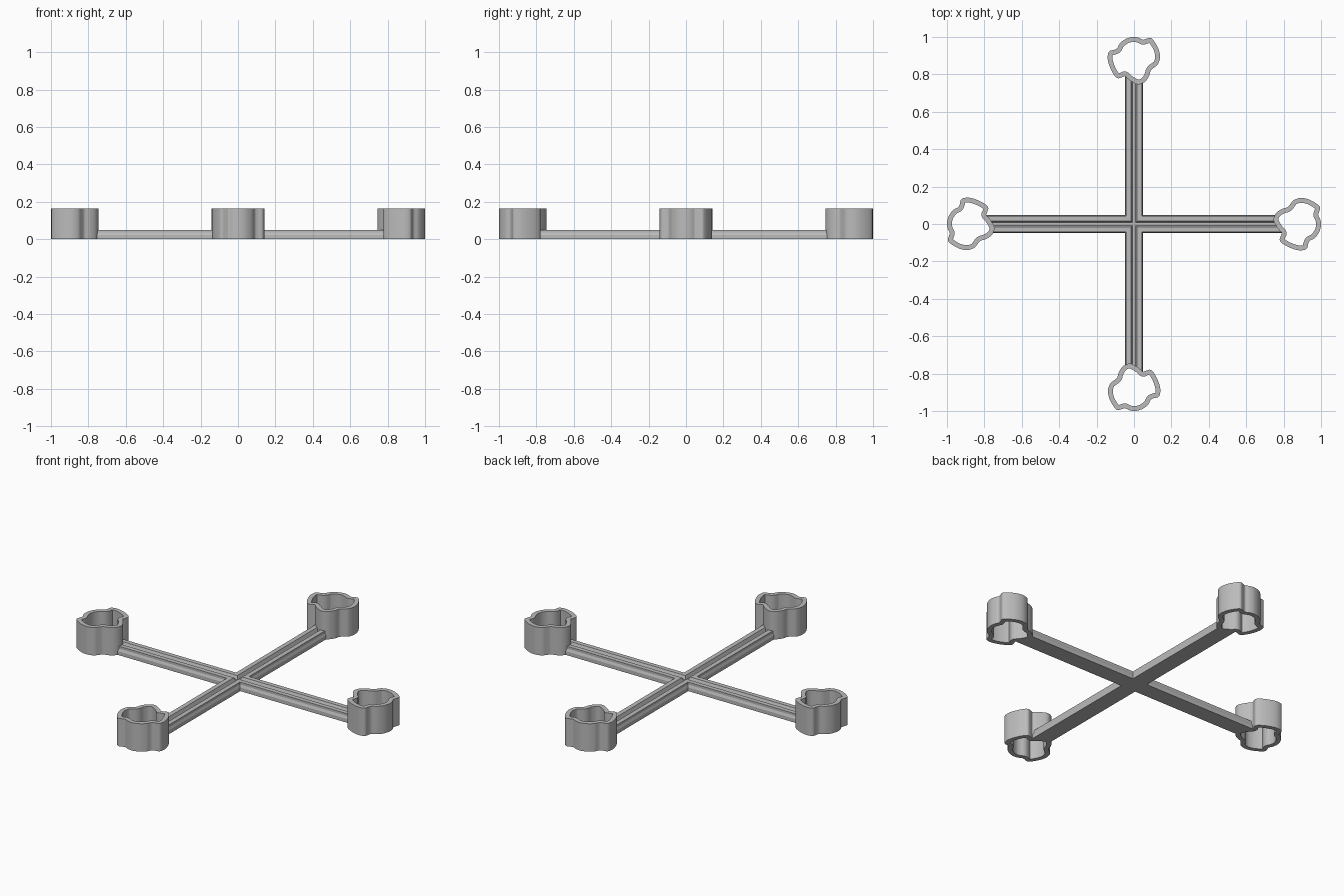
import bpy, bmesh, math
from mathutils import Vector, Matrix

old = bpy.data.objects.get("Cube")
if old:
    bpy.data.objects.remove(old, do_unlink=True)

grey = bpy.data.materials.new("plain grey")
grey.use_nodes = True
grey.diffuse_color = (0.5, 0.5, 0.5, 1)
grey.node_tree.nodes["Principled BSDF"].inputs["Base Color"].default_value = (0.5, 0.5, 0.5, 1)

CUP_DIST, CUP_HEIGHT, WALL = 0.87, 0.165, 0.026
# lobed cup outline, in hundredths, for the cup on the +y arm
OUTLINE = [(13.9, 2), (13.3, 6), (11.3, 10), (9, 12.5), (6.6, 12),
           (4.8, 11.5), (2.6, 12.5), (-0.5, 13), (-4.3, 12), (-7.5, 9.6),
           (-9, 7), (-10.7, 6.1), (-13.3, 5.3), (-14.1, 2), (-13.3, -2),
           (-11.3, -6.4), (-9, -9), (-6.5, -8.6), (-4.8, -8), (-3.6, -9.2),
           (-0.5, -11.3), (2.6, -12.4), (5.8, -11), (8, -8), (9, -4.9),
           (10.7, -3.4), (12.8, -1.6)]


def smooth_loop(points, steps=5):
    """Closed Catmull-Rom curve through the points."""
    pts = [Vector(p) / 100 for p in points]
    n, out = len(pts), []
    for i in range(n):
        a, b, c, d = (pts[(i + k) % n] for k in (-1, 0, 1, 2))
        for s in range(steps):
            t = s / steps
            out.append(0.5 * (2 * b + (c - a) * t + (2 * a - 5 * b + 4 * c - d) * t ** 2
                              + (3 * b - a - 3 * c + d) * t ** 3))
    return out


def inset(loop, dist):
    """Offset a counter-clockwise loop inwards."""
    out = []
    for i, p in enumerate(loop):
        tan = (loop[(i + 1) % len(loop)] - loop[i - 1]).normalized()
        out.append(p + Vector((-tan.y, tan.x)) * dist)
    return out


def finish(name, bm, matrix):
    bmesh.ops.transform(bm, matrix=matrix, verts=bm.verts)
    bmesh.ops.recalc_face_normals(bm, faces=bm.faces)
    mesh = bpy.data.meshes.new(name)
    bm.to_mesh(mesh)
    bm.free()
    mesh.materials.append(grey)
    obj = bpy.data.objects.new(name, mesh)
    bpy.context.collection.objects.link(obj)
    return obj


def prism(name, profile, low, high, matrix):
    """Extrude a flat profile from low to high along z, then place it."""
    bm = bmesh.new()
    face = bm.faces.new([bm.verts.new((p[0], p[1], low)) for p in profile])
    new = bmesh.ops.extrude_face_region(bm, geom=[face], use_keep_orig=True)["geom"]
    bmesh.ops.translate(bm, vec=(0, 0, high - low),
                        verts=[g for g in new if isinstance(g, bmesh.types.BMVert)])
    return finish(name, bm, matrix)


def tube(name, outer, inner, height, matrix):
    bm = bmesh.new()
    rings = [[bm.verts.new((p.x, p.y, z)) for p in loop]
             for loop, z in ((outer, 0), (outer, height), (inner, height), (inner, 0))]
    n = len(outer)
    for k in range(4):
        a, b = rings[k], rings[(k + 1) % 4]
        for i in range(n):
            j = (i + 1) % n
            bm.faces.new((a[i], a[j], b[j], b[i]))
    return finish(name, bm, matrix)


def activate(obj):
    bpy.ops.object.select_all(action='DESELECT')
    obj.select_set(True)
    bpy.context.view_layer.objects.active = obj


def boolean(target, tool, operation):
    mod = target.modifiers.new("bool", 'BOOLEAN')
    mod.operation, mod.object, mod.solver = operation, tool, 'EXACT'
    activate(target)
    bpy.ops.object.modifier_apply(modifier=mod.name)
    bpy.data.objects.remove(tool, do_unlink=True)


# Crossed rails with stepped sides
half = [(0.049, 0), (0.049, 0.022), (0.043, 0.036), (0.043, 0.05)]
rail = half + [(-x, z) for x, z in reversed(half)]
groove = [(0.008, 0.03), (0.016, 0.0501), (0.016, 0.08),
          (-0.016, 0.08), (-0.016, 0.0501), (-0.008, 0.03)]
along_y = Matrix.Rotation(math.pi / 2, 4, 'X')
along_x = Matrix.Rotation(math.pi / 2, 4, 'Z') @ along_y
frame = prism("cross_frame", rail, -0.8, 0.8, along_y)
boolean(frame, prism("rail_tool", rail, -0.8, 0.8, along_x), 'UNION')
for m in (along_y, along_x):
    boolean(frame, prism("groove_tool", groove, -0.9, 0.9, m), 'DIFFERENCE')

# Four lobed cups, open top and bottom, hollowing the rail ends
outer = smooth_loop(OUTLINE)
inner = inset(outer, WALL)
swap = Matrix(((0, 1, 0, 0), (1, 0, 0, 0), (0, 0, 1, 0), (0, 0, 0, 1)))
turn = Matrix.Rotation(math.pi, 4, 'Z')
place = Matrix.Translation((0, CUP_DIST, 0))
for name, m in (("back", place), ("front", turn @ place),
                ("left", swap @ place), ("right", turn @ swap @ place)):
    boolean(frame, prism("hollow_tool", inset(outer, WALL * 0.8), -0.1, 0.3, m), 'DIFFERENCE')
    cup = tube(name + "_cup", outer, inner, CUP_HEIGHT, m)
    activate(cup)
    bpy.ops.object.shade_smooth_by_angle(angle=math.radians(35))
